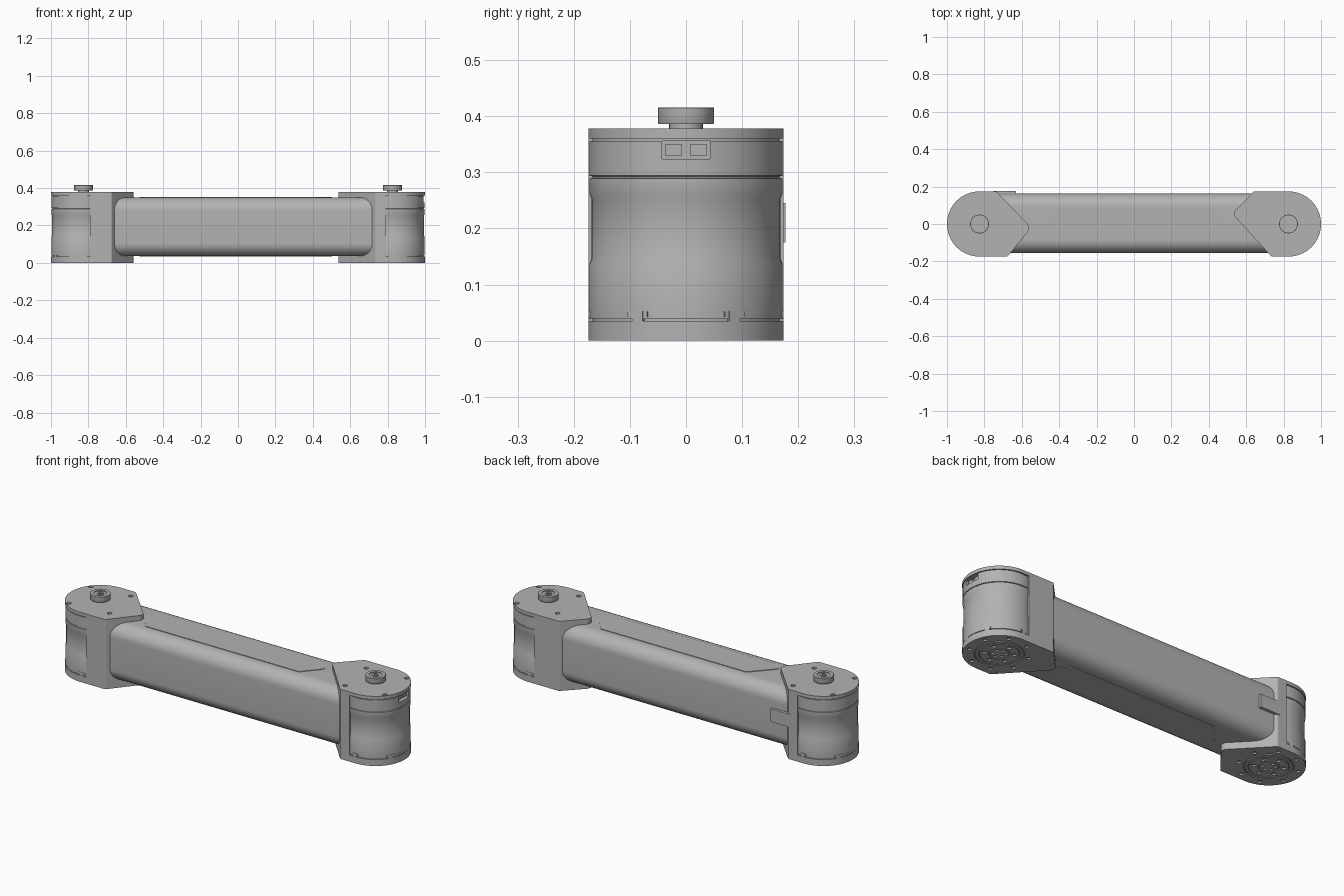
import bpy, bmesh, math
from mathutils import Matrix, Vector

if "Cube" in bpy.data.objects:
    bpy.data.objects.remove(bpy.data.objects["Cube"], do_unlink=True)

GREY = (0.45, 0.45, 0.45, 1)
mat = bpy.data.materials.new("satin grey")
mat.use_nodes = True
mat.diffuse_color = GREY
bsdf = mat.node_tree.nodes["Principled BSDF"]
bsdf.inputs["Base Color"].default_value = GREY
bsdf.inputs["Roughness"].default_value = 0.5

PIVOT = -0.826   # joint axis, before the second joint is turned round
R = 0.174
TOP = 0.378


def fillet(corners, radii, steps=8):
    """Round each corner of a 2D polygon."""
    out, n = [], len(corners)
    for i, r in enumerate(radii):
        p = Vector(corners[i])
        a = (Vector(corners[i - 1]) - p).normalized()
        b = (Vector(corners[(i + 1) % n]) - p).normalized()
        half = a.angle(b) / 2
        centre = p + (a + b).normalized() * (r / math.sin(half))
        start = p + a * (r / math.tan(half)) - centre
        end = p + b * (r / math.tan(half)) - centre
        sweep = start.angle_signed(end)
        for k in range(steps + 1):
            out.append(centre + Matrix.Rotation(-sweep * k / steps, 2) @ start)
    return out


def prism(bm, pts, z0, z1):
    face = bm.faces.new([bm.verts.new((p[0], p[1], z0)) for p in pts])
    up = bmesh.ops.extrude_face_region(bm, geom=[face])["geom"]
    bmesh.ops.translate(bm, vec=(0, 0, z1 - z0),
                        verts=[g for g in up if isinstance(g, bmesh.types.BMVert)])


def lathe(bm, profile, x=PIVOT, y=0, steps=64, closed=False):
    vs = [bm.verts.new((x + r, y, z)) for r, z in profile]
    pairs = list(zip(vs, vs[1:])) + ([(vs[-1], vs[0])] if closed else [])
    edges = [bm.edges.new(p) for p in pairs]
    bmesh.ops.spin(bm, geom=vs + edges, cent=(x, y, 0), axis=(0, 0, 1),
                   angle=math.tau, steps=steps)
    bmesh.ops.remove_doubles(bm, verts=bm.verts, dist=1e-5)


def rod(bm, x, y, r, z0, z1, steps=16):
    lathe(bm, [(0, z0), (r, z0), (r, z1), (0, z1)], x, y, steps)


def ring(bm, r0, r1, z0, z1):
    lathe(bm, [(r0, z0), (r1, z0), (r1, z1), (r0, z1)], closed=True)


def box(bm, lo, hi, turn=None):
    lo, hi = Vector(lo), Vector(hi)
    m = Matrix.Translation((lo + hi) / 2) @ Matrix.Diagonal((*(hi - lo), 1))
    bmesh.ops.create_cube(bm, size=1, matrix=(turn or Matrix()) @ m)


def finish(name, bm, place=None):
    bmesh.ops.recalc_face_normals(bm, faces=bm.faces)
    if place:
        bm.transform(place)
    me = bpy.data.meshes.new(name)
    bm.to_mesh(me)
    bm.free()
    me.materials.append(mat)
    ob = bpy.data.objects.new(name, me)
    bpy.context.collection.objects.link(ob)
    return ob


def activate(ob):
    bpy.ops.object.select_all(action='DESELECT')
    ob.select_set(True)
    bpy.context.view_layer.objects.active = ob


def smooth(ob):
    activate(ob)
    bpy.ops.object.shade_smooth_by_angle(angle=math.radians(30))


def cut(ob, bm, place):
    """Subtract the solids in bm from ob, then drop the cutter."""
    cutter = finish("cutter", bm, place)
    cutter.hide_render = True
    mod = ob.modifiers.new("cut", 'BOOLEAN')
    mod.object, mod.operation, mod.solver = cutter, 'DIFFERENCE', 'EXACT'
    activate(ob)
    bpy.ops.object.modifier_apply(modifier=mod.name)
    bpy.data.objects.remove(cutter, do_unlink=True)


def joint(side, short_x, tip, connector):
    place = Matrix.Rotation(math.pi if side == "left" else 0, 4, 'Z')

    # Bracket: rounded outer end, pointed inner end
    outline = fillet([(-1, -R), (short_x, -R), tip, (-0.735, R), (-1, R)],
                     [R - 0.0005, 0.012, 0.03, 0.012, R - 0.0005], 20)
    bm = bmesh.new()
    prism(bm, outline, 0, TOP)
    bracket = finish(side + "_bracket", bm, place)

    # Window for the housing, screw holes, bottom flange grooves
    bm = bmesh.new()
    box(bm, (-1.1, -0.3, 0.035), (-0.79, 0.3, 0.36))
    for x, y in ((-0.953, 0.1), (-0.73, 0.125), (-0.7, -0.1), (-0.93, -0.12)):
        rod(bm, x, y, 0.012, TOP - 0.008, TOP + 0.01)
    ring(bm, 0.113, 0.12, -0.01, 0.006)
    ring(bm, 0.094, 0.098, -0.01, 0.006)
    ring(bm, 0.046, 0.05, -0.01, 0.006)
    for count, radius, size in ((8, 0.146, 0.011), (6, 0.072, 0.011), (6, 0.03, 0.007)):
        for k in range(count):
            a = math.tau * (k + 0.5) / count
            rod(bm, PIVOT + radius * math.cos(a), radius * math.sin(a), size, -0.01, 0.008)
    cut(bracket, bm, place)
    smooth(bracket)

    # Motor housing with a slight waist and seam grooves
    bm = bmesh.new()
    r, waist, seam = 0.172, 0.168, 0.167
    lathe(bm, [(0, 0.03), (seam, 0.03), (seam, 0.039), (r, 0.039), (r, 0.137),
               (waist, 0.147), (waist, 0.252), (r, 0.262), (r, 0.289),
               (seam, 0.29), (seam, 0.293), (r, 0.294), (r, 0.356),
               (seam, 0.356), (seam, 0.365), (0, 0.365)], steps=96)
    housing = finish(side + "_housing", bm, place)
    if connector:
        bm = bmesh.new()
        box(bm, (-1.1, -0.043, 0.324), (-0.975, 0.043, 0.3555))
        cut(housing, bm, place)
        bm = bmesh.new()
        for y in (-0.022, 0.022):
            box(bm, (-0.985, y - 0.015, 0.33), (-0.96, y + 0.015, 0.35))
        finish(side + "_connector_plugs", bm, place)
    smooth(housing)

    # Small T-shaped latches round the foot of the housing
    bm = bmesh.new()
    for deg in (-92, -30, 30, 92):
        turn = Matrix.Translation((PIVOT, 0, 0)) @ Matrix.Rotation(math.radians(deg), 4, 'Z')
        box(bm, (-0.1735, -0.011, 0.035), (-0.16, 0.011, 0.053), turn)
        box(bm, (-0.173, -0.02, 0.042), (-0.16, 0.02, 0.052), turn)
    finish(side + "_latches", bm, place)

    # Knob on a short stem, with a stepped centre
    bm = bmesh.new()
    lathe(bm, [(0, TOP - 0.01), (0.03, TOP - 0.01), (0.03, 0.386), (0.049, 0.386),
               (0.05, 0.388), (0.05, 0.415), (0.049, 0.416), (0.032, 0.416),
               (0.032, 0.412), (0.017, 0.412), (0.017, 0.416), (0.008, 0.416),
               (0.008, 0.41), (0, 0.41)], steps=48)
    smooth(finish(side + "_knob", bm, place))


joint("right", -0.676, (-0.55, -0.02), False)
joint("left", -0.64, (-0.525, -0.055), True)

# Arm tube: rounded square section laid along x
Y0, Y1, Z0, Z1 = -0.155, 0.162, 0.036, 0.35
bm = bmesh.new()
prism(bm, fillet([(Y0, Z0), (Y1, Z0), (Y1, Z1), (Y0, Z1)], [0.07] * 4, 12), -0.75, 0.75)
smooth(finish("arm_tube", bm, Matrix(((0, 0, 1, 0), (1, 0, 0, 0), (0, 1, 0, 0), (0, 0, 0, 1)))))

# Thin cover panels on the top and bottom of the tube
panel = fillet([(-0.5, -0.078), (0.42, -0.078), (0.505, 0.02), (0.455, 0.082),
                (-0.42, 0.082), (-0.53, -0.04)], [0.012] * 6, 4)
for name, z in (("top_panel", Z1), ("bottom_panel", Z0)):
    bm = bmesh.new()
    prism(bm, panel, z - 0.003, z + 0.003)
    finish(name, bm)

# Side catch on the back of the tube
bm = bmesh.new()
box(bm, (-0.75, 0.15, 0.175), (-0.63, 0.177, 0.245))
finish("side_catch", bm)
